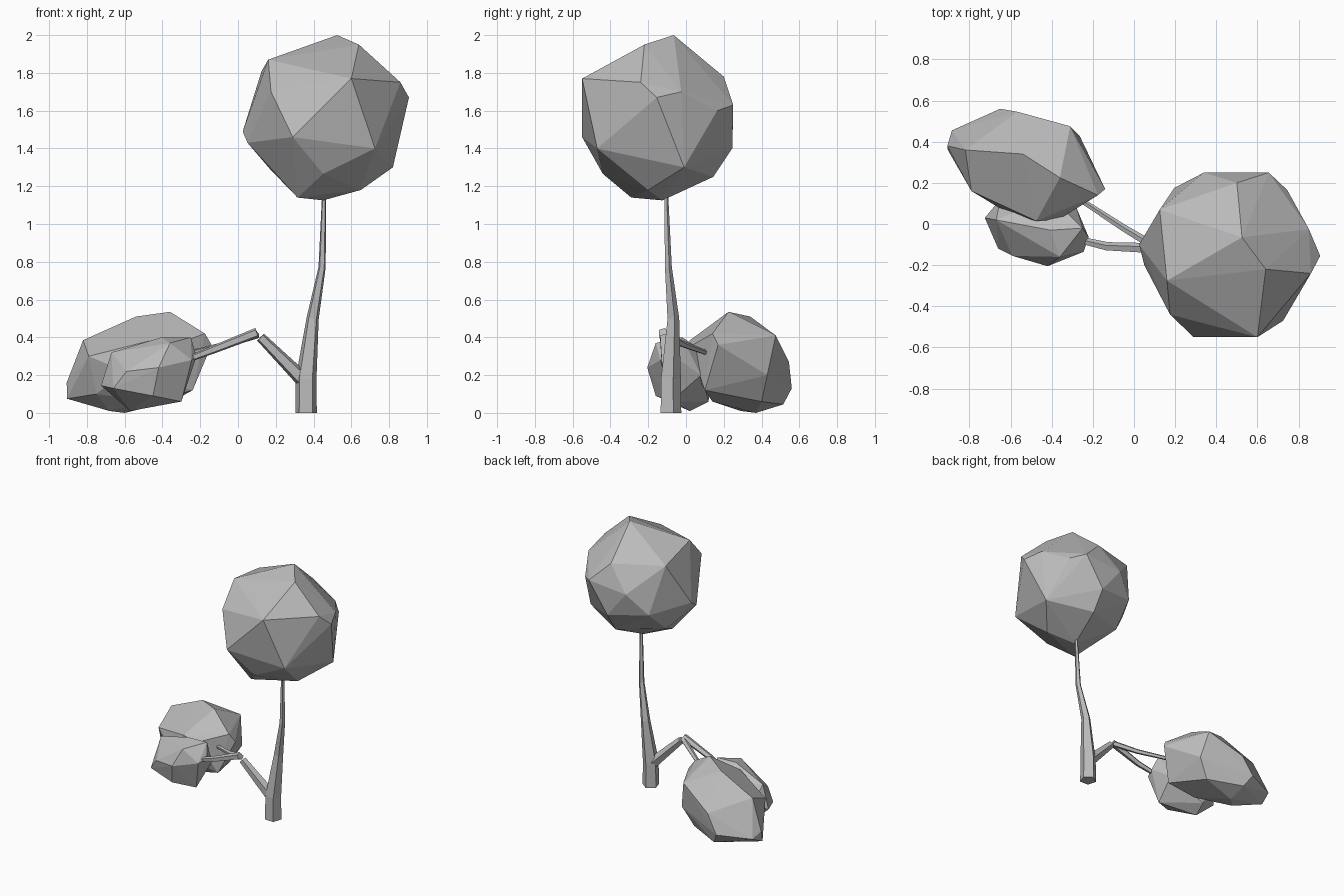
import bpy
import bmesh
import math
from mathutils import Vector

if "Cube" in bpy.data.objects:
    bpy.data.objects.remove(bpy.data.objects["Cube"], do_unlink=True)

grey = bpy.data.materials.new("plain_grey")
grey.use_nodes = True
colour = (0.5, 0.5, 0.5, 1)
grey.diffuse_color = colour
grey.node_tree.nodes["Principled BSDF"].inputs["Base Color"].default_value = colour


def finish(bm, name):
    bmesh.ops.recalc_face_normals(bm, faces=bm.faces[:])
    mesh = bpy.data.meshes.new(name)
    bm.to_mesh(mesh)
    bm.free()
    mesh.materials.append(grey)
    obj = bpy.data.objects.new(name, mesh)
    bpy.context.collection.objects.link(obj)
    return obj


def limb(name, path, sides=5, turn=0.3):
    """Tapered faceted tube along (point, radius) pairs, mitred at the bends."""
    bm = bmesh.new()
    points = [Vector(p) for p, r in path]
    rings = []
    for i, (point, radius) in enumerate(path):
        before = points[i] - points[max(i - 1, 0)]
        after = points[min(i + 1, len(points) - 1)] - points[i]
        along = (before.normalized() + after.normalized()).normalized()
        side = Vector((0, 1, 0)).cross(along).normalized()
        up = along.cross(side)
        ring = []
        for k in range(sides):
            a = turn + math.tau * k / sides
            offset = (side * math.cos(a) + up * math.sin(a)) * radius
            ring.append(bm.verts.new(points[i] + offset))
        rings.append(ring)
    for low, high in zip(rings, rings[1:]):
        for k in range(sides):
            n = (k + 1) % sides
            bm.faces.new((low[k], low[n], high[n], high[k]))
    bm.faces.new(rings[0])
    bm.faces.new(rings[-1])
    return finish(bm, name)


def foliage(name, corners):
    """Faceted leaf mass: the convex skin around a few corner points."""
    bm = bmesh.new()
    for corner in corners:
        bm.verts.new(corner)
    hull = bmesh.ops.convex_hull(bm, input=bm.verts[:])
    loose = [v for v in hull["geom_interior"] if isinstance(v, bmesh.types.BMVert)]
    bmesh.ops.delete(bm, geom=loose, context="VERTS")
    return finish(bm, name)


# Trunk and the side branch with its two forks
limb("trunk", [((0.36, -0.085, 0), 0.06), ((0.36, -0.085, 0.18), 0.058),
               ((0.395, -0.07, 0.5), 0.034), ((0.445, -0.095, 0.77), 0.02),
               ((0.455, -0.105, 1.13), 0.012), ((0.46, -0.11, 1.25), 0.01)])
limb("side_branch", [((0.36, -0.085, 0.16), 0.044), ((0.25, -0.1, 0.27), 0.036),
                     ((0.12, -0.115, 0.4), 0.027)])
limb("front_fork", [((0.1, -0.12, 0.425), 0.027), ((-0.13, -0.11, 0.335), 0.022),
                    ((-0.3, -0.07, 0.27), 0.016)])
limb("back_fork", [((0.1, -0.11, 0.415), 0.022), ((-0.05, -0.02, 0.365), 0.018),
                   ((-0.28, 0.13, 0.31), 0.013)])

# Crown: top, front, right, left, back and underside corners
foliage("crown", [
    (.525, -.065, 2), (.64, -.22, 1.95), (.16, -.275, 1.87), (.125, .07, 1.81),
    (.6, -.55, 1.77), (.29, -.55, 1.46), (.725, -.47, 1.4), (.175, -.44, 1.7),
    (.86, -.24, 1.75), (.905, -.155, 1.67), (.82, -.01, 1.3), (.85, -.025, 1.7),
    (.025, -.1, 1.49), (.05, -.2, 1.43), (.195, .175, 1.45), (.17, 0, 1.29),
    (.34, .25, 1.6), (.655, .25, 1.63), (.5, .245, 1.4), (.5, .2, 1.78),
    (.745, .165, 1.6), (.5, .145, 1.25), (.45, -.44, 1.265),
    (.315, -.29, 1.14), (.45, -.125, 1.125), (.65, -.2, 1.18)])

# The two low leaf masses
foliage("back_clump", [
    (-.36, .225, .535), (-.54, .34, .51), (-.82, .36, .385), (-.79, .16, .3),
    (-.907, .38, .16), (-.905, .36, .075), (-.885, .455, .12), (-.65, .56, .13),
    (-.565, .545, .27), (-.31, .475, .41), (-.265, .43, .2), (-.14, .17, .36),
    (-.175, .14, .42), (-.24, .1, .12), (-.37, .02, .35), (-.475, .015, .38),
    (-.6, .045, .22), (-.6, .37, 0), (-.68, .29, .01), (-.45, .14, .06),
    (-.35, .4, .06), (-.6, .515, .045), (-.75, .2, .1)])
foliage("front_clump", [
    (-.725, .03, .145), (-.66, -.12, .13), (-.67, .02, .32), (-.59, -.155, .22),
    (-.405, -.03, .4), (-.25, -.02, .4), (-.42, -.205, .24), (-.245, -.135, .28),
    (-.22, -.065, .3), (-.3, -.08, .06), (-.28, .08, .2), (-.57, .02, .01),
    (-.45, -.16, .09), (-.55, .12, .06), (-.4, .13, .3), (-.65, .12, .2),
    (-.36, -.16, .37)])
